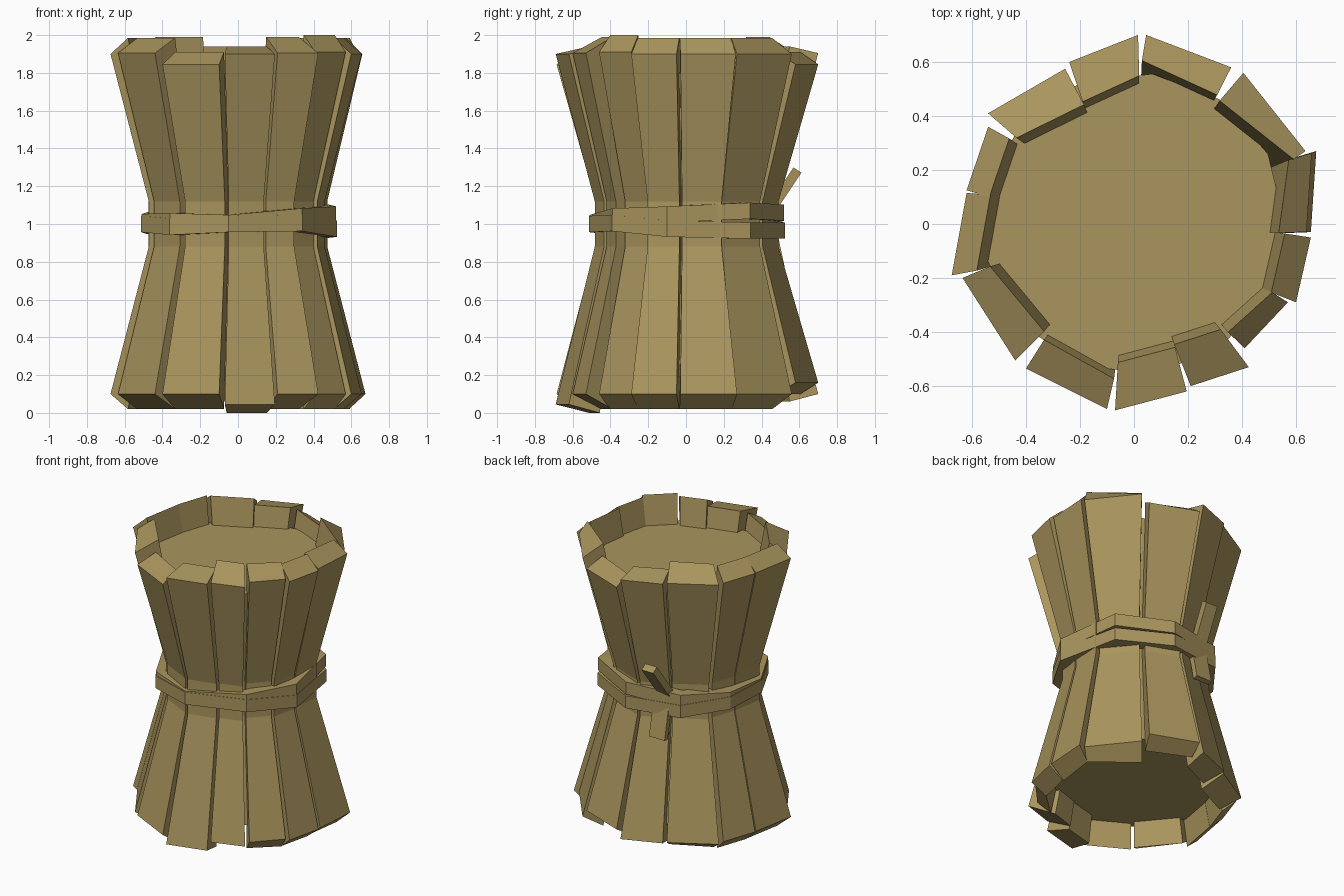
import bpy, bmesh, math
from mathutils import Vector

if "Cube" in bpy.data.objects:
    bpy.data.objects.remove(bpy.data.objects["Cube"])

tan = bpy.data.materials.new("dry_straw")
tan.diffuse_color = (0.40, 0.30, 0.11, 1)
tan.use_nodes = True
tan.node_tree.nodes["Principled BSDF"].inputs["Base Color"].default_value = tan.diffuse_color


def loft(name, rings, closed=False):
    """Skin equal-length point rings; cap the ends, or join last to first."""
    bm = bmesh.new()
    vs = [[bm.verts.new(p) for p in r] for r in rings]
    n = len(rings[0])
    for i in range(len(vs) if closed else len(vs) - 1):
        a, b = vs[i], vs[(i + 1) % len(vs)]
        for j in range(n):
            k = (j + 1) % n
            bm.faces.new((a[j], a[k], b[k], b[j]))
    if not closed:
        bm.faces.new(vs[0])
        bm.faces.new(vs[-1])
    bmesh.ops.recalc_face_normals(bm, faces=bm.faces)
    me = bpy.data.meshes.new(name)
    bm.to_mesh(me)
    bm.free()
    me.materials.append(tan)
    ob = bpy.data.objects.new(name, me)
    bpy.context.collection.objects.link(ob)
    return ob


# Staves: two outer corners, inner scale at each corner, outer/inner top height
staves = [
    (.045, .70, .36, .58, .86, .83, 1.845, 1.91),
    (.405, .56, .635, .27, .80, .92, 1.90, 1.985),
    (.675, .27, .655, -.03, .87, .84, 1.90, 1.985),
    (.655, -.05, .60, -.29, .85, .85, 1.90, 1.985),
    (.57, -.29, .41, -.46, .89, .86, 1.91, 2.0),
    (.425, -.53, .21, -.60, .74, .74, 1.905, 1.99),
    (.195, -.62, -.07, -.69, .74, .74, 1.90, 1.94),
    (-.10, -.685, -.40, -.535, .83, .81, 1.845, 1.91),
    (-.44, -.505, -.635, -.20, .77, .83, 1.905, 1.985),
    (-.675, -.19, -.62, .115, .86, .86, 1.90, 1.985),
    (-.62, .125, -.54, .36, .86, .86, 1.90, 1.985),
    (-.54, .41, -.255, .575, .79, .76, 1.905, 1.99),
    (-.24, .60, .015, .70, .76, .78, 1.905, 1.94),
]
bottoms = {0: (.16, .10), 6: (.045, .0), 12: (.10, .06)}  # the odd lengths
WAIST = .70
for i, (ax, ay, bx, by, ka, kb, zo, zi) in enumerate(staves):
    a, b = Vector((ax, ay)), Vector((bx, by))
    spread = (b - a) * .03                    # keeps the sides near parallel
    c, d = b * kb + spread, a * ka - spread

    def ring(s, z_out, z_in):
        return [(*(p * s), z) for p, z in ((a, z_out), (b, z_out), (c, z_in), (d, z_in))]
    bo, bi = bottoms.get(i, (.10, .02))
    loft(f"stave_{i + 1:02d}", [ring(1, bo, bi), ring(WAIST, .88, .88),
                                ring(WAIST, 1.12, 1.12),
                                ring(.975 if i == 2 else 1, zo, zi)])

# Solid core that closes both recessed ends
core = []
for r, z in ((.56, .19), (.41, .88), (.41, 1.12), (.56, 1.80)):
    core.append([(r * math.cos(t * math.tau / 13), r * math.sin(t * math.tau / 13), z)
                 for t in range(13)])
loft("bundle_core", core)

# Two faceted binding loops: x, y, upper centre z, lower centre z
path = [(-.05, -.51, 1.005, 1.0), (.34, -.39, 1.04, 1.005), (.52, -.10, 1.05, .975),
        (.44, .34, 1.07, .965), (.10, .52, 1.06, .965), (-.28, .46, 1.045, .975),
        (-.48, .20, 1.02, .99), (-.51, -.10, 1.01, 1.0), (-.36, -.39, 1.015, .985)]
for name, idx, grow in (("upper_binding", 2, 1.0), ("lower_binding", 3, 1.006)):
    loft(name, [[(p[0] * s, p[1] * s, p[idx] + dz)
                 for s, dz in ((grow, -.043), (grow, .043), (.85, .043), (.85, -.043))]
                for p in path], closed=True)


# Loose binding ends at the back
def tail(name, start, end, width, thick):
    a, b = Vector(start), Vector(end)
    n = (b - a).cross(Vector((1, 0, 0))).normalized() * thick / 2
    w = Vector((width / 2, 0, 0))
    loft(name, [[p - w - n, p + w - n, p + w + n, p - w + n] for p in (a, b)])


tail("upper_binding_end", (-.16, .44, 1.06), (-.13, .59, 1.285), .09, .05)
tail("lower_binding_end", (-.14, .46, .98), (-.14, .505, .77), .12, .035)
